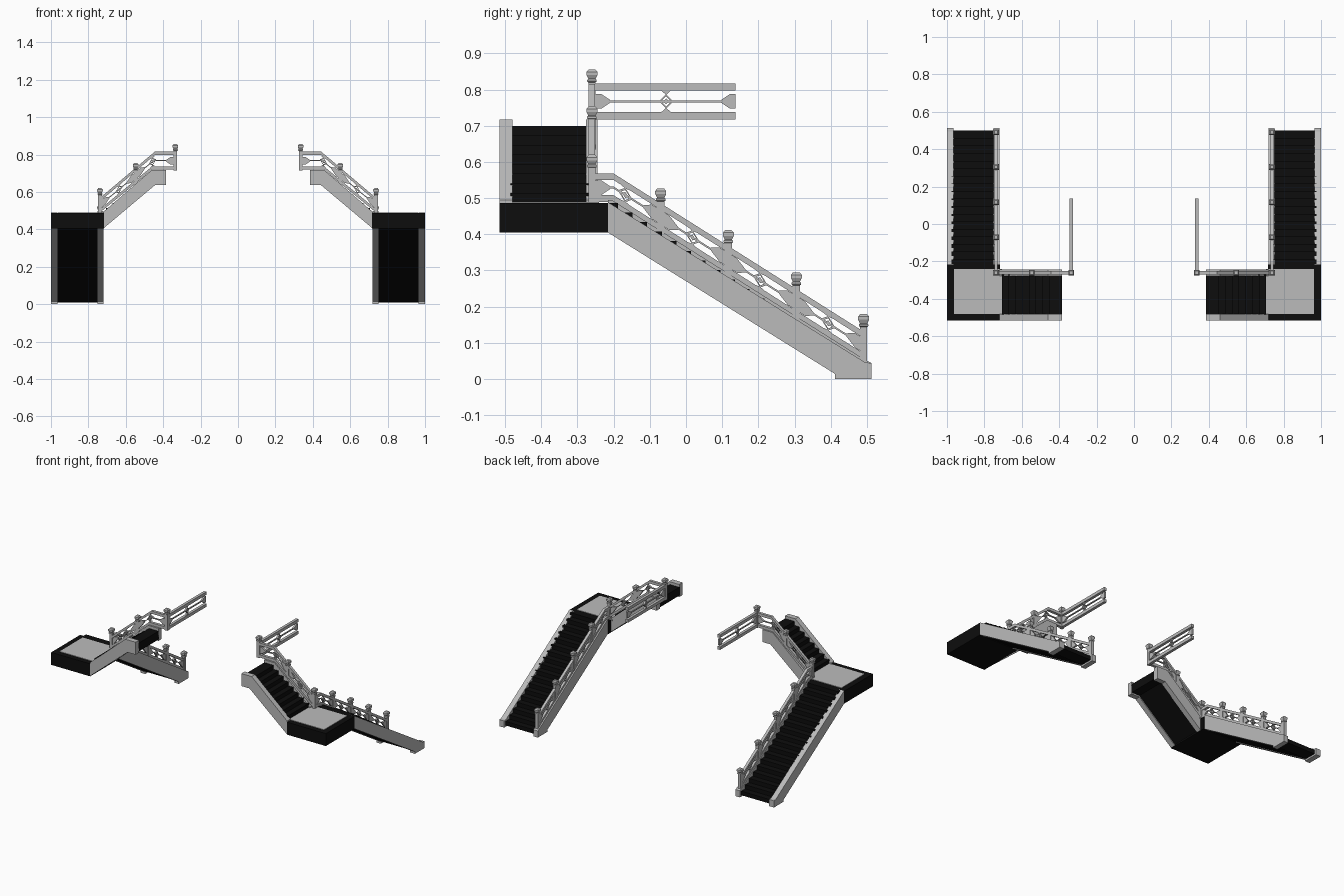
import bpy
import bmesh

if "Cube" in bpy.data.objects:
    bpy.data.objects.remove(bpy.data.objects["Cube"], do_unlink=True)


def material(name, value):
    mat = bpy.data.materials.new(name)
    mat.use_nodes = True
    colour = (value, value, value, 1)
    mat.diffuse_color = colour
    mat.node_tree.nodes["Principled BSDF"].inputs["Base Color"].default_value = colour
    return mat


STONE = material("light grey stone", 0.5)
BLACK = material("black stone", 0.004)


def finish(name, bm, mat):
    """Turn a bmesh into an object mirrored across the middle."""
    bmesh.ops.recalc_face_normals(bm, faces=bm.faces)
    mesh = bpy.data.meshes.new(name)
    bm.to_mesh(mesh)
    bm.free()
    mesh.materials.append(mat)
    obj = bpy.data.objects.new(name, mesh)
    bpy.context.collection.objects.link(obj)
    obj.modifiers.new("Mirror", "MIRROR").use_axis[0] = True
    return obj


def loft(bm, rings):
    """Skin a stack of equal rings and cap both ends."""
    loops = [[bm.verts.new(p) for p in ring] for ring in rings]
    for a, b in zip(loops, loops[1:]):
        for i in range(len(a)):
            j = (i + 1) % len(a)
            bm.faces.new((a[i], a[j], b[j], b[i]))
    bm.faces.new(loops[0])
    bm.faces.new(loops[-1])


def prisms(name, polys, axis, lo, hi, mat):
    """Extrude side profiles along x (profile is y,z) or y (profile is x,z)."""
    bm = bmesh.new()
    for poly in polys:
        loft(bm, [[(d, u, v) if axis == "x" else (u, d, v) for u, v in poly]
                  for d in (lo, hi)])
    return finish(name, bm, mat)


def box(name, x, y, z, mat):
    return prisms(name, [[(x[0], z[0]), (x[1], z[0]), (x[1], z[1]), (x[0], z[1])]],
                  "y", y[0], y[1], mat)


def height(path, u):
    """Height of a polyline at u."""
    for (a, za), (b, zb) in zip(path, path[1:]):
        if u <= b + 1e-6:
            return za + (zb - za) * (u - a) / (b - a)
    return path[-1][1]


def band(path, t):
    """Bar of vertical thickness t hanging below a path."""
    return path + [(u, z - t) for u, z in reversed(path)]


def stairs(start, direction, run, base, rise, count):
    """Zigzag profile of treads and risers."""
    pts = []
    for i in range(count):
        u = start + direction * run * i
        pts += [(u, base + rise * i), (u, base + rise * (i + 1))]
    return pts


# Landing with a pale paved top
box("landing", (0.716, 1.0), (-0.515, -0.216), (0.405, 0.487), BLACK)
box("landing_paving", (0.706, 0.963), (-0.48, -0.24), (0.483, 0.49), STONE)

# Lower flight
steps = stairs(0.5, -1, 0.0405, 0.01, 0.0265, 18)
prisms("lower_steps", [steps + [(-0.22, 0.487), (-0.22, 0.412), (0.42, 0.012)]],
       "x", 0.74, 0.975, BLACK)
foot = [(-0.216, 0.405), (0.412, 0.014), (0.412, 0), (0.513, 0), (0.513, 0.044)]
prisms("lower_outer_stringer", [foot + [(0.495, 0.046), (-0.216, 0.489)]],
       "x", 0.965, 1.0, STONE)
prisms("lower_inner_stringer", [foot + [(0.492, 0.055), (-0.205, 0.495), (-0.216, 0.495)]],
       "x", 0.72, 0.752, STONE)

# Upper flight
steps = stairs(0.706, -1, 0.036, 0.488, 0.0265, 8)
prisms("upper_steps", [steps + [(0.385, 0.7), (0.385, 0.645), (0.444, 0.645), (0.716, 0.415)]],
       "y", -0.485, -0.27, BLACK)
side = [(0.718, 0.406), (0.444, 0.636), (0.385, 0.636),
        (0.385, 0.718), (0.46, 0.718), (0.718, 0.495)]
for name, lo, hi in (("upper_front_stringer", -0.515, -0.48),
                     ("upper_back_stringer", -0.277, -0.244)):
    prisms(name, [side], "y", lo, hi, STONE)


def railing(name, axis, centre, top, low, diamonds, brackets, t=0.018):
    """Two bars, a slim middle bar, diamond ornaments and pointed brackets."""
    def mid(u):
        return (height(top, u) - t + height(low, u)) / 2

    def slope(u):
        return (mid(u + 0.01) - mid(u - 0.01)) / 0.02

    prisms(name + "_bars", [band(top, t), band(low, t)],
           axis, centre - 0.009, centre + 0.009, STONE)
    us = sorted({u for u, _ in top + low})
    prisms(name + "_middle_bar", [band([(u, mid(u) + 0.003) for u in us], 0.006)],
           axis, centre - 0.004, centre + 0.004, STONE)

    shapes = []
    for u in diamonds:
        s, m = slope(u), mid(u)
        corners = ((1, 0), (0, 1), (-1, 0), (0, -1))

        def ring(r):
            return [(u + a * r, m + b * r + s * a * r) for a, b in corners]
        outer, inner = ring(0.02), ring(0.014)
        for i in range(4):
            j = (i + 1) % 4
            shapes.append([outer[i], outer[j], inner[j], inner[i]])
        shapes.append(ring(0.008))
        # little wedges joining the diamond tips to the bars
        for sign in (1, -1):
            edge = height(top, u) - t if sign > 0 else height(low, u)
            w = 0.013
            shapes.append([(u - w, edge - s * w), (u + w, edge + s * w),
                           (u, m + sign * 0.018)])
    for u, d in brackets:
        s, m = slope(u + d * 0.02), mid(u)
        prof = ((0, 0.02), (0.016, 0.02), (0.04, 0.004),
                (0.04, -0.004), (0.016, -0.02), (0, -0.02))
        shapes.append([(u + d * a, m + b + s * d * a) for a, b in prof])
    prisms(name + "_ornaments", shapes, axis, centre - 0.006, centre + 0.006, STONE)


RAIL_X, RAIL_Y, GALLERY_X = 0.738, -0.26, 0.335
lower_posts = [-0.07, 0.117, 0.305, 0.491]

# Railing along the lower flight
railing("lower_railing", "x", RAIL_X,
        [(-0.26, 0.568), (-0.2, 0.568), (0.491, 0.131)],
        [(-0.26, 0.508), (-0.2, 0.508), (0.491, 0.071)],
        [-0.168, 0.018, 0.205, 0.393],
        [(-0.25, 1)] + [(p - 0.008, -1) for p in lower_posts]
        + [(p + 0.008, 1) for p in lower_posts[:-1]])

# Railing along the upper flight
railing("upper_railing", "y", RAIL_Y,
        [(GALLERY_X, 0.815), (0.445, 0.815), (RAIL_X, 0.568)],
        [(GALLERY_X, 0.737), (0.458, 0.737), (RAIL_X, 0.508)],
        [0.457, 0.636],
        [(0.345, 1), (0.537, -1), (0.555, 1), (0.728, -1)])

# Level railing along the gallery edge
railing("gallery_railing", "x", GALLERY_X,
        [(RAIL_Y, 0.817), (0.137, 0.817)], [(RAIL_Y, 0.738), (0.137, 0.738)],
        [-0.055], [(-0.25, 1), (0.137, -1)], 0.02)


# Square posts with flared caps
def post(name, x, y, bottom, top):
    levels = [(0.01, bottom), (0.01, top - 0.036), (0.013, top - 0.034),
              (0.013, top - 0.029), (0.01, top - 0.026), (0.015, top - 0.016),
              (0.015, top - 0.007), (0.009, top)]
    bm = bmesh.new()
    loft(bm, [[(x + a * r, y + b * r, z) for a, b in ((1, 1), (-1, 1), (-1, -1), (1, -1))]
              for r, z in levels])
    finish(name, bm, STONE)


for i, y in enumerate(lower_posts):
    top = 0.527 - 0.6185 * (y + 0.07)
    post(f"lower_post_{i + 1}", RAIL_X, y, top - 0.13, top)
post("corner_post", RAIL_X, RAIL_Y, 0.485, 0.62)
post("upper_post", 0.547, RAIL_Y, 0.62, 0.754)
post("gallery_post", GALLERY_X, RAIL_Y, 0.715, 0.856)
